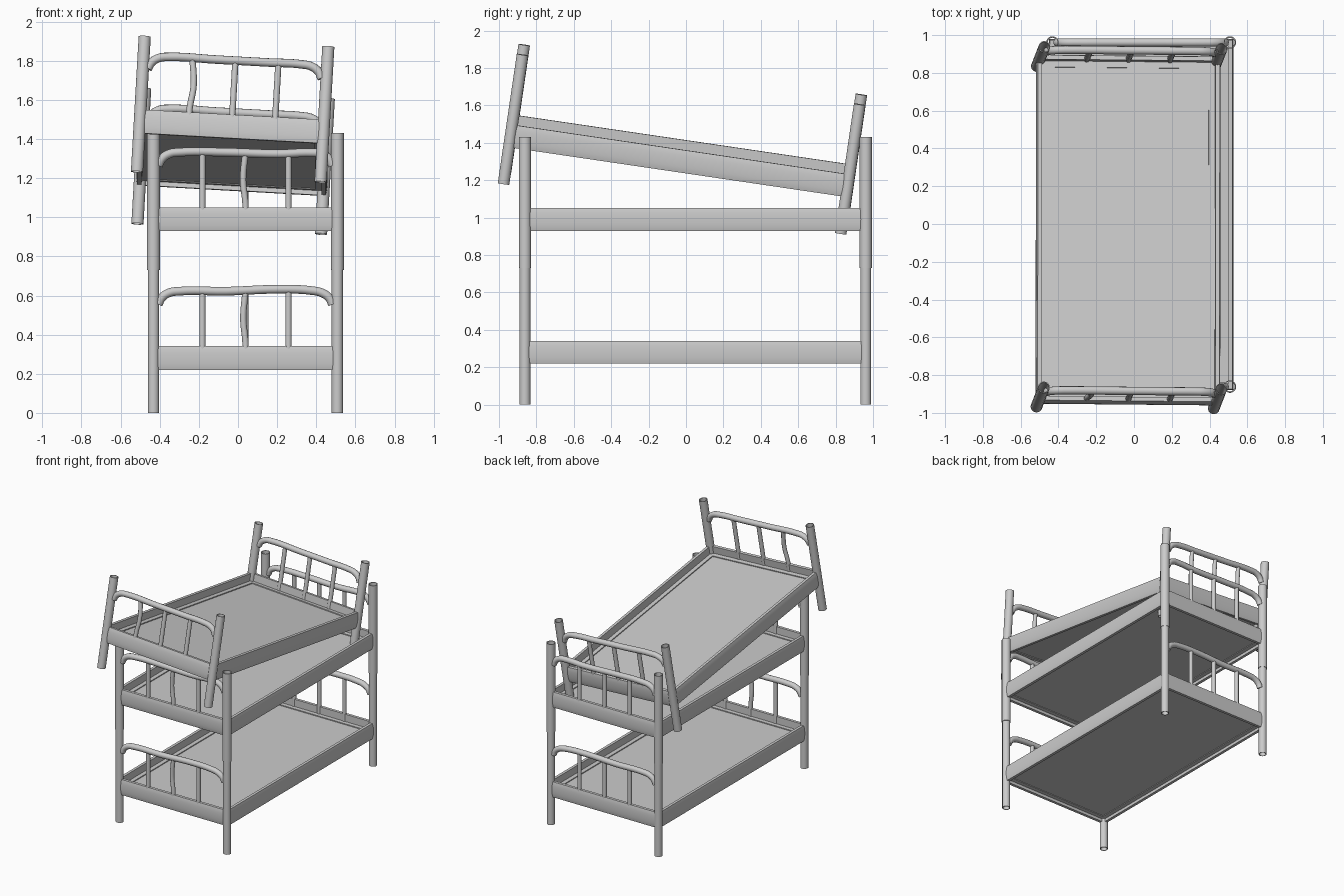
import bpy, bmesh, math
from mathutils import Matrix, Euler

if "Cube" in bpy.data.objects:
    bpy.data.objects.remove(bpy.data.objects["Cube"])

HX, HY = 0.47, 0.911          # post centres, half spacing


def add_mesh(name, bm, matrix, angle=35):
    bmesh.ops.recalc_face_normals(bm, faces=bm.faces)
    me = bpy.data.meshes.new(name)
    bm.to_mesh(me)
    bm.free()
    ob = bpy.data.objects.new(name, me)
    bpy.context.collection.objects.link(ob)
    ob.matrix_world = matrix
    me.shade_smooth()
    me.set_sharp_from_angle(angle=math.radians(angle))
    return ob


def post(name, x, y, z0, z1, r, matrix):
    """Open-ended pipe with a thin wall."""
    n = 24
    bm = bmesh.new()
    section = [(r, z0), (r, z1), (r - 0.005, z1), (r - 0.005, z0)]
    rings = []
    for i in range(n):
        a = 2 * math.pi * i / n
        rings.append([bm.verts.new((x + q * math.cos(a), y + q * math.sin(a), z))
                      for q, z in section])
    for i in range(n):
        a, b = rings[i], rings[(i + 1) % n]
        for j in range(4):
            k = (j + 1) % 4
            bm.faces.new((a[j], b[j], b[k], a[k]))
    add_mesh(name, bm, matrix)


def frame(name, matrix):
    """Rail profile swept around the rectangle: bulging outside, ledge inside."""
    prof = []
    for i in range(9):
        t = -1 + i / 4
        prof.append((0.009 + 0.010 * math.sqrt(1 - t * t * 0.9), 0.26 + 0.061 * t))
    prof += [(-0.010, 0.321), (-0.010, 0.264), (-0.043, 0.264),
             (-0.043, 0.222), (-0.010, 0.222), (-0.010, 0.199)]
    bm = bmesh.new()
    rings = [[bm.verts.new((sx * (HX + d), sy * (HY + d), z)) for d, z in prof]
             for sx, sy in ((-1, -1), (1, -1), (1, 1), (-1, 1))]
    m = len(prof)
    for i in range(4):
        a, b = rings[i], rings[(i + 1) % 4]
        for j in range(m):
            k = (j + 1) % m
            bm.faces.new((a[j], b[j], b[k], a[k]))
    add_mesh(name, bm, matrix)


def panel(name, matrix):
    bm = bmesh.new()
    bmesh.ops.create_cube(bm, size=1)
    bmesh.ops.scale(bm, vec=(2 * HX - 0.084, 2 * HY - 0.084, 0.03), verts=bm.verts)
    bmesh.ops.translate(bm, vec=(0, 0, 0.242), verts=bm.verts)
    add_mesh(name, bm, matrix)


def tube(name, pts, r, matrix):
    """Round bar along a smooth path, turned into a mesh."""
    cu = bpy.data.curves.new(name + "_path", 'CURVE')
    cu.dimensions = '3D'
    cu.bevel_depth = r
    cu.bevel_resolution = 4
    cu.resolution_u = 6
    cu.use_fill_caps = True
    sp = cu.splines.new('BEZIER')
    sp.bezier_points.add(len(pts) - 1)
    for bp, p in zip(sp.bezier_points, pts):
        bp.co = p
        bp.handle_left_type = bp.handle_right_type = 'AUTO'
    tmp = bpy.data.objects.new(name + "_tmp", cu)
    bpy.context.collection.objects.link(tmp)
    bpy.context.view_layer.update()
    me = bpy.data.meshes.new_from_object(tmp.evaluated_get(bpy.context.evaluated_depsgraph_get()))
    bpy.data.objects.remove(tmp)
    me.name = name
    me.shade_smooth()
    me.set_sharp_from_angle(angle=math.radians(50))
    ob = bpy.data.objects.new(name, me)
    bpy.context.collection.objects.link(ob)
    ob.matrix_world = matrix


def end_railing(name, y, matrix, bump=0.0, bent=None, bend=0.0):
    """Arched top bar with three spindles, optionally dented."""
    zt = 0.602
    left = [(-0.445, 0.535), (-0.428, 0.568), (-0.39, 0.594), (-0.34, zt)]
    path = left + [(-0.1, zt), (0.17, zt + bump), (0.34, zt + bump * 0.3)]
    path += [(-x, z) for x, z in reversed(left[:3])]
    tube(name + "_top_bar", [(x, y, z) for x, z in path], 0.022, matrix)
    for i, x in enumerate((-0.22, 0, 0.22)):
        b = bend if i == bent else 0.0
        pts = [(x, y, 0.25), (x, y, 0.34), (x + b, y, 0.46), (x, y, zt)]
        tube(f"{name}_spindle_{i + 1}", pts, 0.016, matrix)


def bed(name, matrix, post_z, post_r, bump=0.0, bent=None, bend=0.0):
    for sx, xn in ((-1, "left"), (1, "right")):
        for sy, yn in ((-1, "front"), (1, "back")):
            post(f"{name}_{yn}_{xn}_post", sx * HX, sy * HY, *post_z, post_r, matrix)
    frame(name + "_frame", matrix)
    panel(name + "_base_panel", matrix)
    end_railing(name + "_front_railing", -HY, matrix, bump, bent, bend)
    end_railing(name + "_back_railing", HY, matrix, bump)


# Two stacked bunks
bed("lower_bunk", Matrix.Translation((0.038, 0.050, 0.02)), (-0.02, 0.73), 0.0293,
    bump=0.010, bent=1, bend=-0.011)
bed("middle_bunk", Matrix.Translation((0.038, 0.050, 0.73)), (0.0, 0.70), 0.033,
    bump=-0.008, bent=1, bend=-0.012)

# Loose top bunk, tipped back, rolled to one side and slightly twisted
tilt = Euler((math.radians(-8.4), math.radians(3.2), math.radians(-0.55))).to_matrix().to_4x4()
bed("tilted_bunk", Matrix.Translation((-0.046, -0.070, 1.073)) @ tilt, (0.0, 0.70), 0.031,
    bent=0, bend=0.014)
